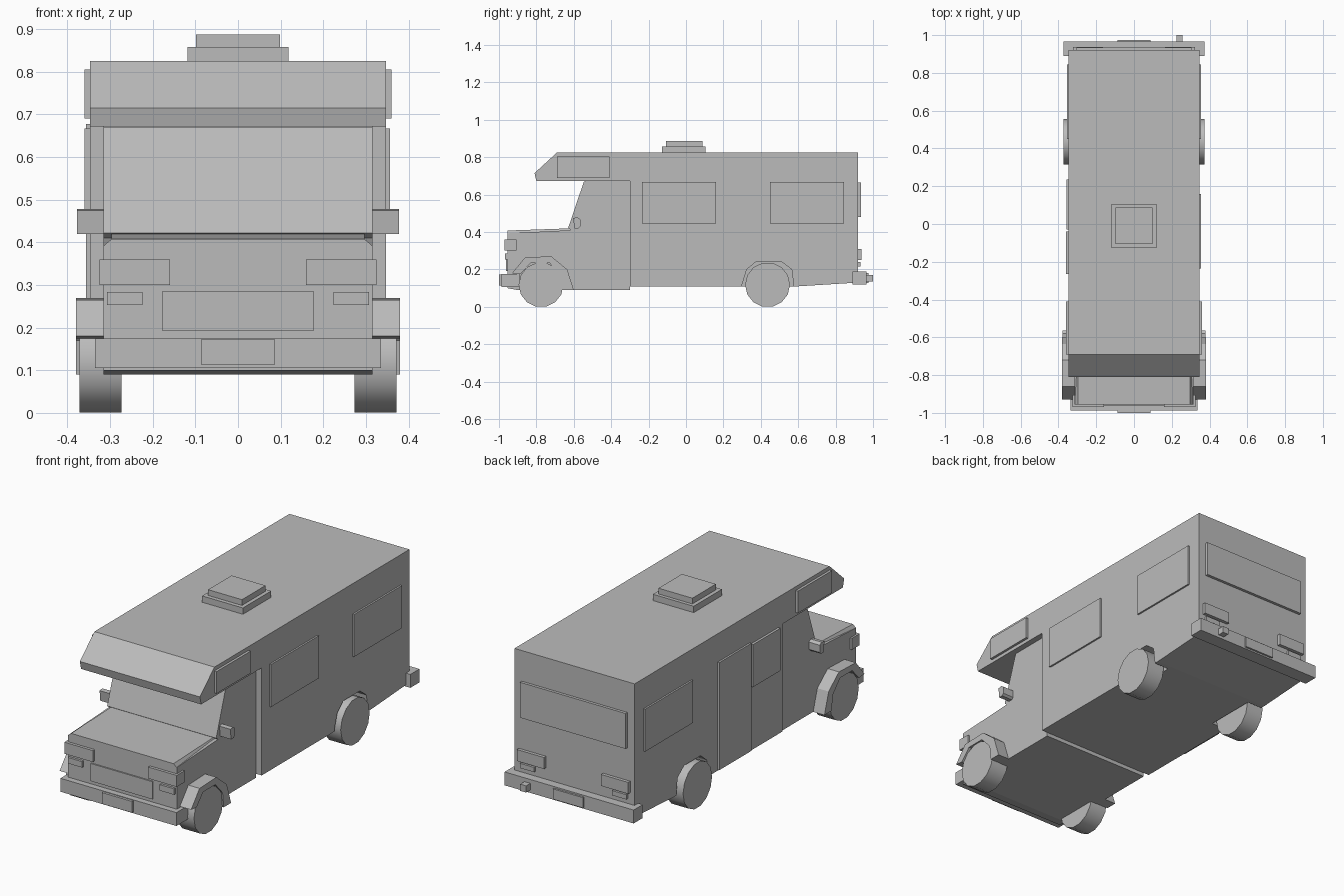
import bpy, bmesh, math

if "Cube" in bpy.data.objects:
    bpy.data.objects.remove(bpy.data.objects["Cube"], do_unlink=True)

grey = bpy.data.materials.new("plain_grey")
grey.use_nodes = True
GREY = (0.5, 0.5, 0.5, 1)
grey.diffuse_color = GREY
grey.node_tree.nodes["Principled BSDF"].inputs["Base Color"].default_value = GREY


def finish(name, bm):
    bmesh.ops.recalc_face_normals(bm, faces=bm.faces)
    mesh = bpy.data.meshes.new(name)
    bm.to_mesh(mesh)
    bm.free()
    mesh.materials.append(grey)
    obj = bpy.data.objects.new(name, mesh)
    bpy.context.collection.objects.link(obj)
    return obj


def prism(name, profile, x0, x1, top_z=None, top_scale=1):
    """Extrude a (y, z) profile from x0 to x1, optionally narrowing its top."""
    bm = bmesh.new()
    face = bm.faces.new([bm.verts.new((x0, y, z)) for y, z in profile])
    new = bmesh.ops.extrude_face_region(bm, geom=[face])["geom"]
    for v in new:
        if isinstance(v, bmesh.types.BMVert):
            v.co.x = x1
    if top_z is not None:
        for v in bm.verts:
            if v.co.z > top_z:
                v.co.x *= top_scale
    return finish(name, bm)


def box(name, x, y, z):
    return prism(name, [(y[0], z[0]), (y[1], z[0]), (y[1], z[1]), (y[0], z[1])], *x)


def sides():
    return (("left", 1), ("right", -1))


def pair(name, x, y, z):
    for side, s in sides():
        box(f"{side}_{name}", (s * x[0], s * x[1]), y, z)


W = 0.347     # half width of the living body
CAB = 0.315   # half width of the cab

# Living body with the overhanging sleeping bunk
body = prism("living_body", [
    (-0.30, 0.11), (0.60, 0.11), (0.92, 0.13), (0.92, 0.825), (-0.69, 0.825),
    (-0.81, 0.715), (-0.80, 0.672), (-0.30, 0.672)], -W, W)

# Rear wheel wells cut into the body
for side, s in sides():
    cutter = prism("wheel_well_cutter", [
        (0.30, 0.05), (0.30, 0.12), (0.325, 0.20), (0.375, 0.242),
        (0.51, 0.242), (0.565, 0.20), (0.575, 0.12), (0.575, 0.05)], s * 0.26, s * 0.45)
    cutter.hide_render = True
    mod = body.modifiers.new("wheel_well", 'BOOLEAN')
    mod.operation = 'DIFFERENCE'
    mod.solver = 'EXACT'
    mod.object = cutter
    bpy.context.view_layer.objects.active = body
    bpy.ops.object.modifier_apply(modifier=mod.name)
    bpy.data.objects.remove(cutter, do_unlink=True)

# Cab, bonnet and windscreen
prism("cab", [(-0.30, 0.09), (-0.30, 0.672), (-0.54, 0.672), (-0.615, 0.41),
              (-0.955, 0.393), (-0.955, 0.10), (-0.90, 0.09)], -CAB, CAB)
prism("bonnet", [(-0.61, 0.408), (-0.61, 0.42), (-0.955, 0.408), (-0.955, 0.392)],
      -CAB, CAB, 0.407, 0.94)
prism("windscreen", [(-0.535, 0.67), (-0.546, 0.67), (-0.63, 0.422), (-0.615, 0.41)],
      -CAB, CAB)

# Front face details
box("grille", (-0.178, 0.178), (-0.962, -0.95), (0.193, 0.285))
pair("headlight", (0.16, 0.325), (-0.97, -0.905), (0.30, 0.36))
pair("front_indicator", (0.224, 0.307), (-0.967, -0.95), (0.253, 0.284))
box("front_bumper", (-0.335, 0.335), (-0.987, -0.89), (0.105, 0.175))
box("front_plate", (-0.087, 0.087), (-1.0, -0.98), (0.113, 0.172))

# Side mirrors and front wheel arches
for side, s in sides():
    prism(f"{side}_mirror", [(-0.575, 0.42), (-0.565, 0.43), (-0.565, 0.468),
                             (-0.58, 0.478), (-0.603, 0.475), (-0.597, 0.42)],
          s * 0.313, s * 0.378)
    prism(f"{side}_front_arch", [
        (-0.93, 0.18), (-0.86, 0.265), (-0.72, 0.27), (-0.635, 0.20), (-0.60, 0.09),
        (-0.66, 0.09), (-0.67, 0.17), (-0.73, 0.235), (-0.83, 0.235), (-0.885, 0.175)],
        s * 0.28, s * 0.38)

# Wheels
for axle, y in (("front", -0.775), ("rear", 0.436)):
    for side, s in sides():
        bpy.ops.mesh.primitive_cylinder_add(
            vertices=14, radius=0.12, depth=0.099,
            location=(s * 0.3225, y, 0.118), rotation=(0, math.pi / 2, 0))
        wheel = bpy.context.object
        wheel.name = f"{side}_{axle}_wheel"
        wheel.data.materials.append(grey)
        bpy.ops.object.shade_smooth_by_angle(angle=math.radians(40))

# Side windows and entrance door
pair("bunk_window", (0.34, 0.36), (-0.69, -0.41), (0.69, 0.805))
pair("rear_side_window", (0.34, 0.356), (0.45, 0.845), (0.445, 0.667))
box("left_middle_window", (0.34, 0.356), (-0.235, 0.16), (0.445, 0.667))
box("right_middle_window", (-0.36, -0.34), (-0.265, -0.04), (0.445, 0.667))
box("entrance_door", (-0.357, -0.34), (-0.03, 0.235), (0.115, 0.677))

# Rear face details
box("rear_window", (-0.305, 0.305), (0.91, 0.935), (0.48, 0.665))
pair("tail_light", (0.165, 0.322), (0.91, 0.937), (0.25, 0.31))
pair("reverse_light", (0.225, 0.308), (0.91, 0.932), (0.215, 0.24))
box("rear_bumper", (-0.373, 0.373), (0.89, 0.965), (0.12, 0.19))
box("rear_plate", (-0.087, 0.087), (0.95, 0.975), (0.128, 0.182))
box("exhaust_pipe", (0.224, 0.258), (0.94, 1.0), (0.135, 0.17))

# Roof vent
box("roof_vent_base", (-0.118, 0.118), (-0.128, 0.105), (0.82, 0.858))
box("roof_vent_lid", (-0.098, 0.098), (-0.107, 0.087), (0.85, 0.888))
